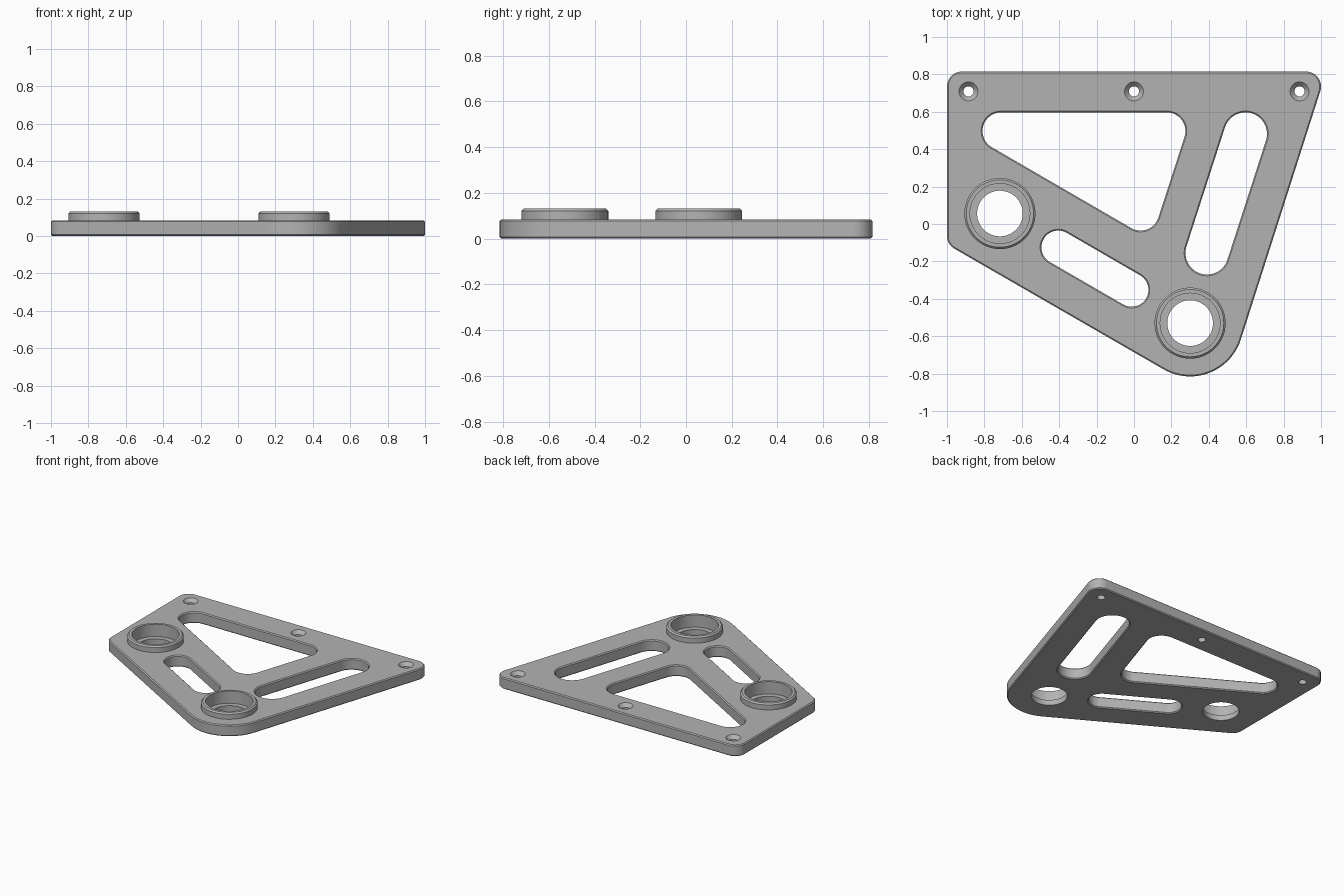
import bpy, bmesh
from math import acos, atan2, ceil, cos, hypot, pi, radians, sin

cube = bpy.data.objects.get("Cube")
if cube:
    bpy.data.objects.remove(cube)

grey = bpy.data.materials.new("plain grey")
grey.use_nodes = True
grey.diffuse_color = (0.45, 0.45, 0.45, 1)
grey.node_tree.nodes["Principled BSDF"].inputs["Base Color"].default_value = grey.diffuse_color

H = 0.084      # plate thickness
TOP = 0.131    # boss top
C = 0.007      # edge chamfer


def arc_spans(circles):
    """Start and end angle of the arc on each circle of a belt around them."""
    if len(circles) == 1:
        return [(0, 2 * pi)]
    normals = []
    for i, (x, y, r) in enumerate(circles):
        u, v, s = circles((i + 1) % len(circles)) if callable(circles) else circles[(i + 1) % len(circles)]
        normals.append(atan2(v - y, u - x) - acos((r - s) / hypot(u - x, v - y)))
    return [(normals[i - 1], normals[i - 1] + (normals[i] - normals[i - 1]) % (2 * pi))
            for i in range(len(circles))]


def loft(name, circles, levels):
    """Solid whose outline wraps the circles, listed counter-clockwise;
    each level gives a height and how far the outline grows there."""
    bm = bmesh.new()
    spans = arc_spans(circles)
    rings = []
    for z, grow in levels:
        ring = []
        for (x, y, r), (a, b) in zip(circles, spans):
            n = max(3, ceil((b - a) / radians(5)))
            count = n if len(circles) == 1 else n + 1
            for k in range(count):
                t = a + (b - a) * k / n
                ring.append(bm.verts.new((x + (r + grow) * cos(t), y + (r + grow) * sin(t), z)))
        rings.append(ring)
    for low, high in zip(rings, rings[1:]):
        for i in range(len(low)):
            bm.faces.new((low[i - 1], low[i], high[i], high[i - 1]))
    bm.faces.new(rings[0][::-1])
    bm.faces.new(rings[-1])
    mesh = bpy.data.meshes.new(name)
    bm.to_mesh(mesh)
    bm.free()
    mesh.materials.append(grey)
    obj = bpy.data.objects.new(name, mesh)
    bpy.context.collection.objects.link(obj)
    return obj


def combine(base, tool, operation):
    tool.hide_render = True
    mod = base.modifiers.new("combine", "BOOLEAN")
    mod.operation = operation
    mod.solver = "EXACT"
    mod.object = tool
    bpy.ops.object.select_all(action="DESELECT")
    bpy.context.view_layer.objects.active = base
    base.select_set(True)
    bpy.ops.object.modifier_apply(modifier=mod.name)
    bpy.data.objects.remove(tool)


# Plate outline with chamfered edges
plate = loft("mounting_plate",
             [(-0.92, 0.735, 0.08), (-0.92, -0.063, 0.08), (0.30, -0.53, 0.285), (0.92, 0.735, 0.08)],
             [(0, -C), (C, 0), (H - C, 0), (H, -C)])

# Lightening slots, flared at both faces
E = 0.01
slots = {
    "triangular_slot": [(-0.71, 0.497, 0.1), (0.035, 0.065, 0.1), (0.175, 0.497, 0.1)],
    "long_slot": [(0.39, -0.155, 0.115), (0.596, 0.482, 0.115)],
    "short_slot": [(-0.405, -0.125, 0.09), (-0.013, -0.352, 0.09)],
}
for name, circles in slots.items():
    cutter = loft(name, circles, [(-E, C + E), (C, 0), (H - C, 0), (H + E, C + E)])
    combine(plate, cutter, "DIFFERENCE")

# Raised bearing bosses with a stepped bore
for x, y in [(-0.717, 0.056), (0.30, -0.53)]:
    boss = loft("boss", [(x, y, 0.19)], [(0.03, 0), (TOP - 0.01, 0), (TOP, -0.01)])
    combine(plate, boss, "UNION")
    bore = loft("bore", [(x, y, 0.122)],
                [(-0.02, 0), (0.04, 0), (0.04, 0.038), (TOP + 0.02, 0.038)])
    combine(plate, bore, "DIFFERENCE")

# Countersunk screw holes along the back edge
for x in (-0.885, 0, 0.885):
    hole = loft("screw_hole", [(x, 0.709, 0.027)],
                [(-0.02, 0), (H - 0.025, 0), (H + 0.01, 0.033)])
    combine(plate, hole, "DIFFERENCE")

bpy.ops.object.shade_smooth_by_angle(angle=radians(30))
